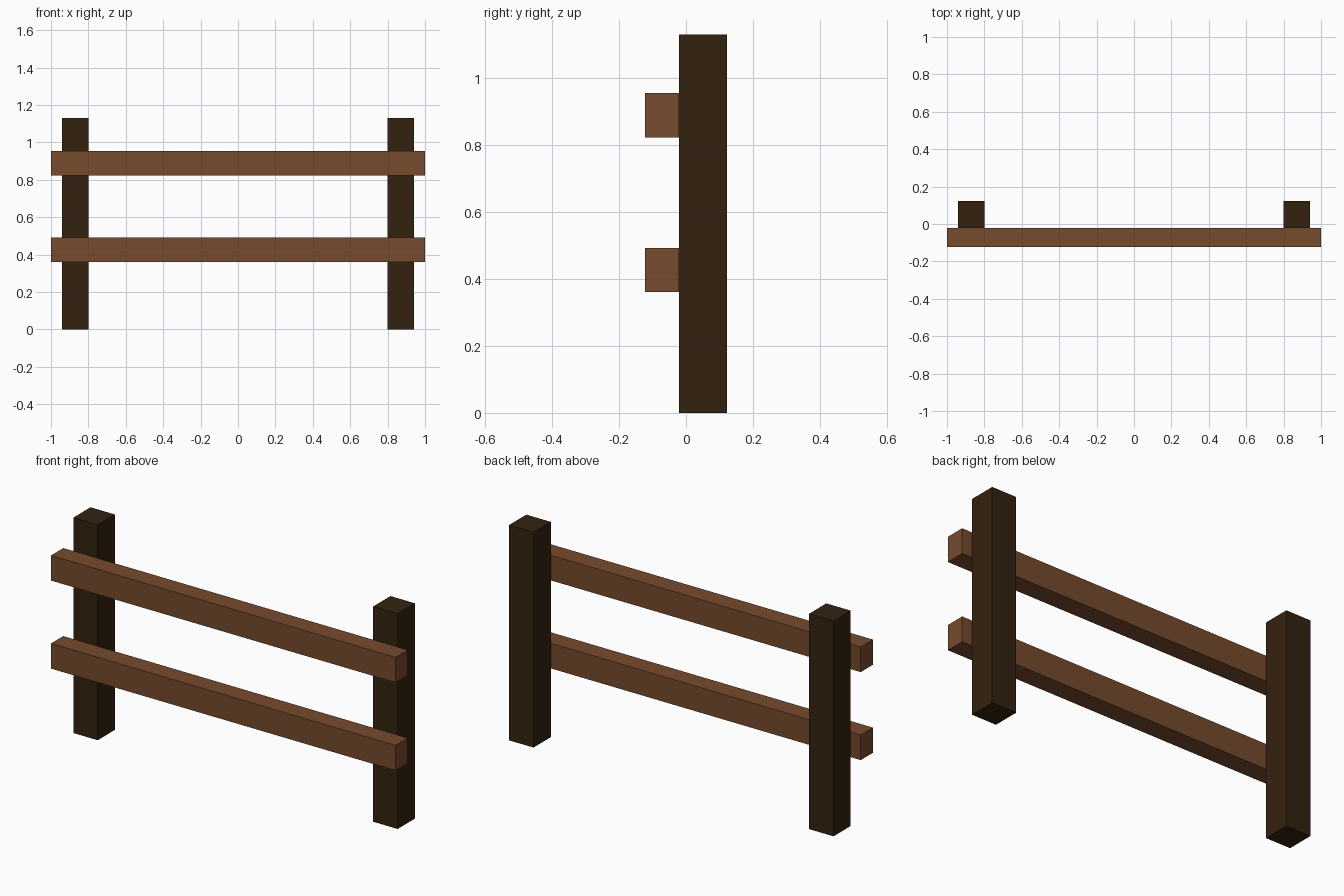
import bpy

if "Cube" in bpy.data.objects:
    bpy.data.objects.remove(bpy.data.objects["Cube"])


def material(name, color):
    mat = bpy.data.materials.new(name)
    mat.diffuse_color = (*color, 1.0)
    mat.use_nodes = True
    mat.node_tree.nodes["Principled BSDF"].inputs["Base Color"].default_value = mat.diffuse_color
    return mat


def box(name, lo, hi, mat):
    """Axis-aligned box between two corners."""
    centre = [(a + b) / 2 for a, b in zip(lo, hi)]
    bpy.ops.mesh.primitive_cube_add(size=1, location=centre)
    obj = bpy.context.object
    obj.name = name
    obj.scale = [b - a for a, b in zip(lo, hi)]
    bpy.ops.object.transform_apply(location=False, rotation=False, scale=True)
    obj.data.materials.append(mat)
    return obj


post_wood = material("dark brown wood", (0.034, 0.016, 0.005))
rail_wood = material("warm brown wood", (0.181, 0.069, 0.027))

JOIN_Y = -0.021  # plane where the rails meet the posts

# Upright posts
for side, x in (("left", -0.871), ("right", 0.871)):
    box(f"{side}_post", (x - 0.071, JOIN_Y, 0), (x + 0.071, 0.122, 1.13), post_wood)

# Horizontal rails fixed to the front of the posts
for level, z in (("lower", 0.361), ("upper", 0.823)):
    box(f"{level}_rail", (-1, -0.122, z), (1, JOIN_Y, z + 0.132), rail_wood)
